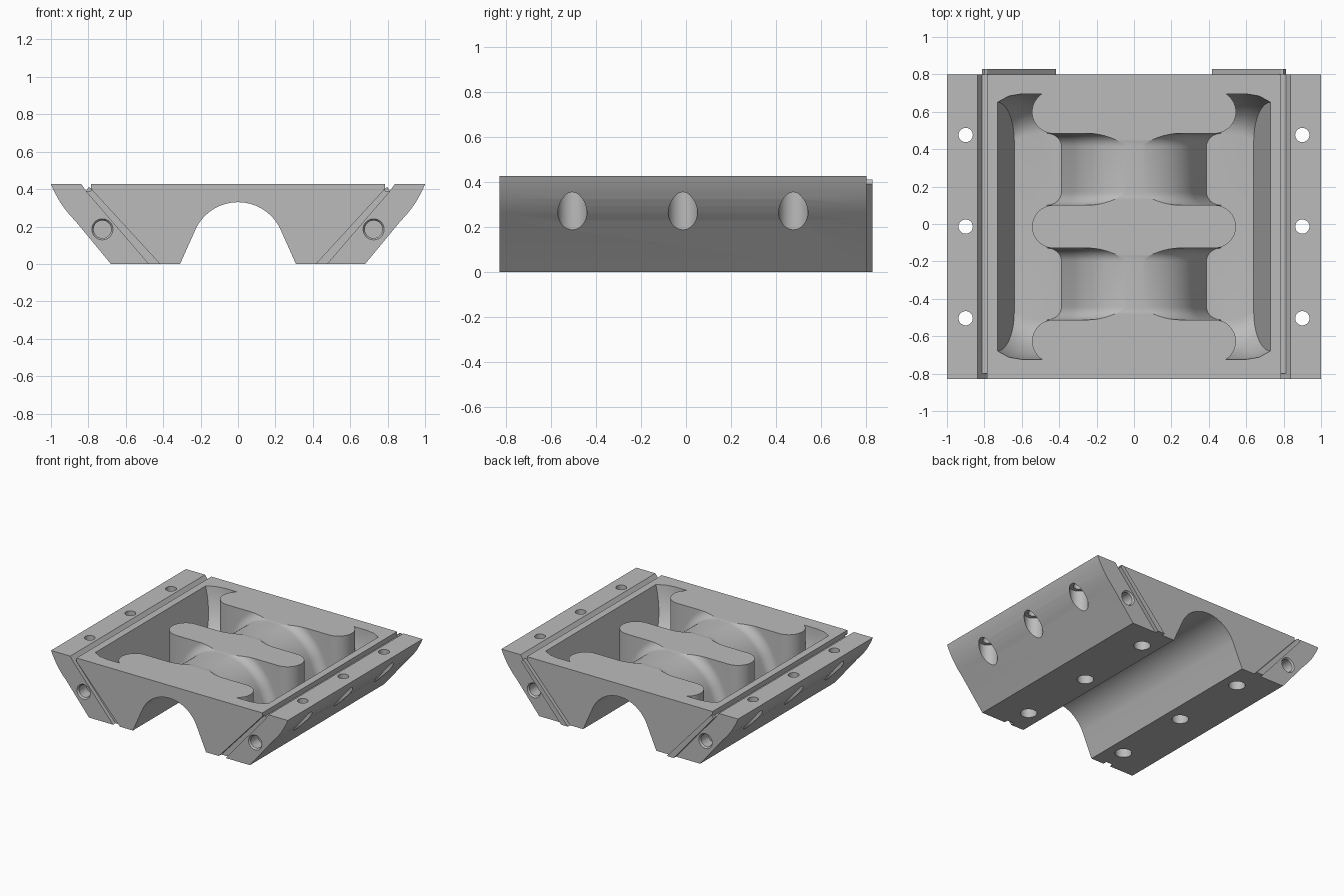
import bpy, bmesh
from math import sin, cos, tan, pi, radians, sqrt

cube = bpy.data.objects.get("Cube")
if cube:
    bpy.data.objects.remove(cube, do_unlink=True)

# Main dimensions
TOP, FRONT, BACK, MID = 0.427, -0.828, 0.80, -0.014
FLOOR = 0.07
BOSS_X, BOSS_R, BOSS_STEP = 0.43, 0.115, 0.613

metal = bpy.data.materials.new("grey metal")
metal.use_nodes = True
metal.diffuse_color = (0.5, 0.5, 0.5, 1)
metal.node_tree.nodes["Principled BSDF"].inputs["Base Color"].default_value = (0.5, 0.5, 0.5, 1)


def loft(name, rings):
    """Closed solid through a list of equal rings of points."""
    bm = bmesh.new()
    loops = [[bm.verts.new(p) for p in ring] for ring in rings]
    n = len(loops[0])
    for a, b in zip(loops, loops[1:]):
        for i in range(n):
            j = (i + 1) % n
            bm.faces.new((a[i], a[j], b[j], b[i]))
    bm.faces.new(loops[0][::-1])
    bm.faces.new(loops[-1])
    bmesh.ops.recalc_face_normals(bm, faces=bm.faces)
    mesh = bpy.data.meshes.new(name)
    bm.to_mesh(mesh)
    bm.free()
    mesh.materials.append(metal)
    obj = bpy.data.objects.new(name, mesh)
    bpy.context.collection.objects.link(obj)
    return obj


def prism_y(name, pts, y0, y1):
    return loft(name, [[(x, y, z) for x, z in pts] for y in (y0, y1)])


def circle(r, n=40):
    return [(r * cos(2 * pi * i / n), r * sin(2 * pi * i / n)) for i in range(n)]


def round_z(name, x, y, steps):
    """Upright round solid from (z, radius) steps."""
    return loft(name, [[(x + a, y + b, z) for a, b in circle(r)] for z, r in steps])


def round_y(name, x, z, steps):
    return loft(name, [[(x + a, y, z + b) for a, b in circle(r)] for y, r in steps])


def cut(target, cutter):
    cutter.hide_render = True
    mod = target.modifiers.new("cut", "BOOLEAN")
    mod.operation, mod.solver, mod.object = "DIFFERENCE", "EXACT", cutter
    bpy.context.view_layer.objects.active = target
    bpy.ops.object.modifier_apply(modifier=mod.name)
    bpy.data.objects.remove(cutter, do_unlink=True)


def arch(r, base=0.0, n=40):
    """Round arch with tangent legs, from left foot to right foot."""
    lean, cz = radians(24), 0.08
    foot = r * cos(lean) + (cz + r * sin(lean) - base) * tan(lean)
    angles = [pi - lean - (pi - 2 * lean) * i / n for i in range(n + 1)]
    return [(-foot, base)] + [(r * cos(a), cz + r * sin(a)) for a in angles] + [(foot, base)]


# Block: one cross-section with arch, curved flanks and top notches
flank = [(0.68, 0), (0.87, 0.23), (0.9, 0.262), (0.925, 0.293), (0.948, 0.325),
         (0.968, 0.36), (0.986, 0.393), (1, TOP), (0.838, TOP), (0.812, 0.39),
         (0.785, 0.39), (0.785, TOP)]
section = arch(0.25) + flank + [(-x, z) for x, z in reversed(flank)]
block = prism_y("block", section, FRONT, BACK)

# Pocket with leaning sides and scooped ends
rings = []
levels = [1 - cos(pi / 2 * i / 14) for i in range(15)] + [1.2]
for t in levels:
    s = min(t, 1)
    xh = 0.64 + 0.09 * s
    yh = 0.5 + 0.21 * sqrt(max(0, 1 - (1 - s) ** 2))
    corner = [(xh, yh - 0.045), (xh - 0.06, yh - 0.012), (xh - 0.13, yh)]
    half = corner + [(-x, y) for x, y in reversed(corner)]
    ring = half + [(-x, -y) for x, y in half]
    rings.append([(x, MID + y, FLOOR + (TOP - FLOOR) * t) for x, y in ring])
pocket = loft("pocket_cutter", rings)

# Arch shells left standing in the pocket, flared against the boss walls
fillet = 0.07
for side in (-1, 1):
    y0 = MID + side * BOSS_STEP / 2
    reach = BOSS_STEP / 2 - BOSS_R
    rise = [(reach - fillet * (1 - sin(pi / 2 * i / 8)), fillet * (1 - cos(pi / 2 * i / 8)))
            for i in range(9)]
    rise.append((reach + 0.02, fillet))
    steps = [(-d, h) for d, h in reversed(rise)] + rise
    cut(pocket, loft("shell_cutter", [[(x, y0 + d, z) for x, z in arch(0.35 + h, -0.05)]
                                      for d, h in steps]))

# Round-ended bolt bosses across the pocket
for k in (-1, 0, 1):
    yc = MID + k * BOSS_STEP
    angles = [-pi / 2 + pi * i / 24 for i in range(25)]
    end = [(BOSS_X + BOSS_R * cos(a), BOSS_R * sin(a)) for a in angles]
    outline = end + [(-x, -y) for x, y in end]
    cut(pocket, loft("boss_cutter", [[(x, yc + y, z) for x, y in outline] for z in (-0.1, 0.7)]))
cut(block, pocket)

for side in (-1, 1):
    # Sloping groove in the front, matching tongue on the back
    strip = [(side * x, z) for x, z in ((0.476, 0), (0.812, 0.39), (0.8, 0.41), (0.785, 0.405), (0.418, 0))]
    groove = [(side * x, z) for x, z in ((0.493, -0.02), (0.476, 0), (0.812, 0.39), (0.812, 0.41),
                                         (0.785, 0.4), (0.418, 0), (0.4, -0.02))]
    cut(block, prism_y("groove_cutter", groove, FRONT - 0.05, FRONT + 0.03))
    tongue = prism_y("left_tongue" if side > 0 else "right_tongue", strip, BACK - 0.001, 0.828)

    for k in (-1, 0, 1):
        # Counterbored flange holes and blind holes under the bosses
        cut(block, round_z("flange_hole_cutter", side * 0.9, MID + k * 0.49,
                           [(-0.1, 0.065), (0.355, 0.065), (0.356, 0.038), (0.6, 0.038)]))
        cut(block, round_z("boss_hole_cutter", side * BOSS_X, MID + k * BOSS_STEP,
                           [(-0.1, 0.058), (0.2, 0.058)]))

    # Chamfered dowel holes in both ends
    for face, inward in ((FRONT, 1), (BACK, -1)):
        cut(block, round_y("dowel_hole_cutter", side * 0.725, 0.185,
                           [(face - 0.01 * inward, 0.064), (face + 0.012 * inward, 0.047),
                            (face + 0.1 * inward, 0.047)]))

# Smooth the round surfaces, keep the edges crisp
bpy.ops.object.select_all(action="DESELECT")
block.select_set(True)
bpy.context.view_layer.objects.active = block
bpy.ops.object.shade_smooth_by_angle(angle=radians(25))
